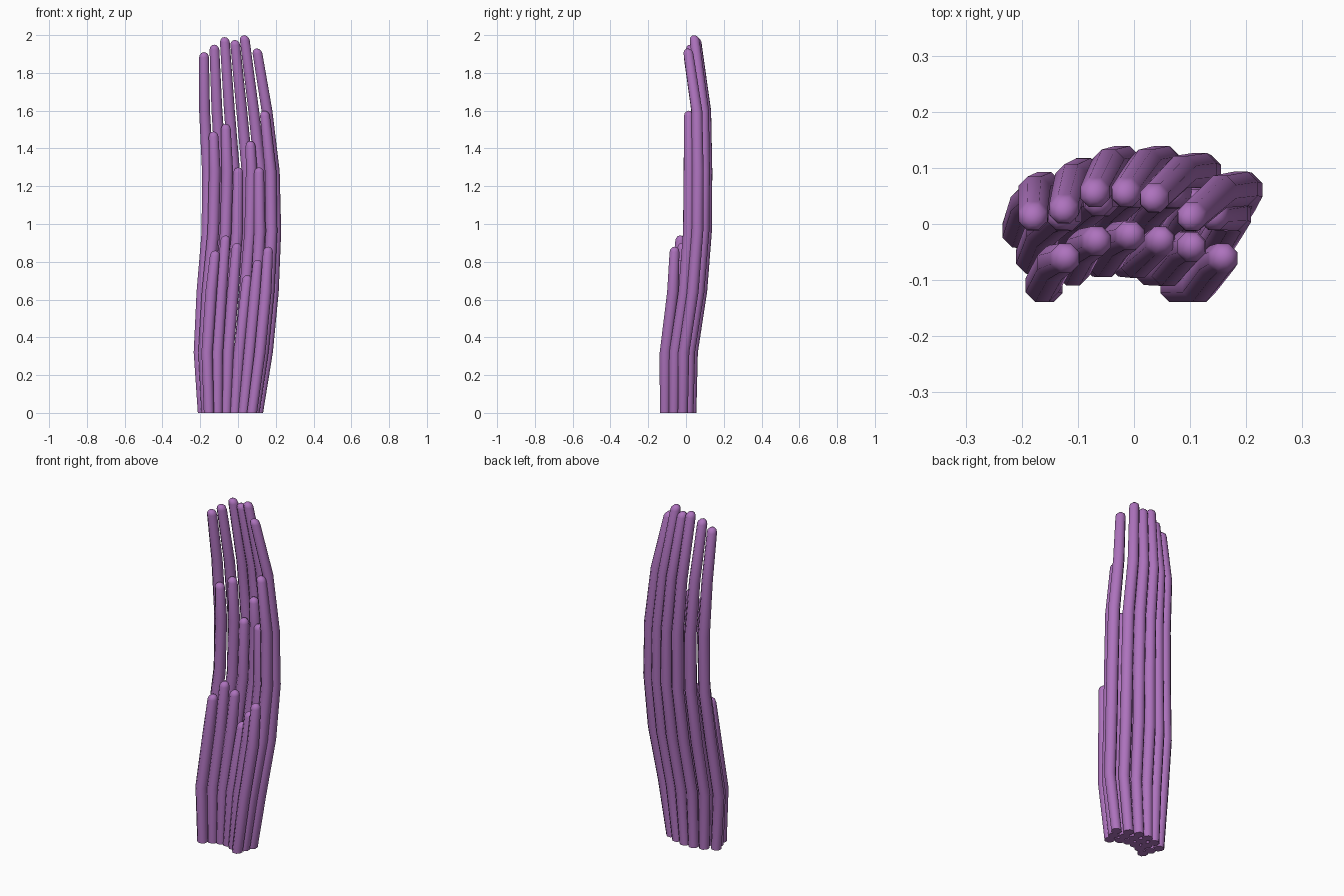
import bpy, bmesh, math
from mathutils import Vector

if "Cube" in bpy.data.objects:
    bpy.data.objects.remove(bpy.data.objects["Cube"], do_unlink=True)

purple = bpy.data.materials.new("soft purple")
purple.use_nodes = True
purple.diffuse_color = (0.42, 0.17, 0.51, 1)
purple.node_tree.nodes["Principled BSDF"].inputs["Base Color"].default_value = purple.diffuse_color

SIDES = 8
STEP = 0.32
# Bundle shape at each step of height: centre x, half width, back y, strand radius
BUNDLE = [(-0.04, 0.146, 0.03, 0.029), (-0.025, 0.18, 0.035, 0.032),
          (-0.002, 0.187, 0.083, 0.033), (0.018, 0.18, 0.108, 0.033),
          (0.015, 0.175, 0.11, 0.033), (-0.012, 0.165, 0.105, 0.031),
          (-0.04, 0.14, 0.058, 0.028), (-0.047, 0.133, 0.045, 0.028)]
# Rows from back to front: name, width factor, y offset, strand tips
ROWS = [
    ("long_strand", 1.0, 0.0,
     [(-0.18, 0.01, 1.91), (-0.125, 0.025, 1.95), (-0.07, 0.055, 1.99),
      (-0.015, 0.055, 1.975), (0.035, 0.045, 2.0), (0.1, 0.01, 1.93)]),
    ("middle_strand", 0.87, 0.047,
     [(-0.13, 0.015, 1.49), (-0.065, 0.04, 1.53), (0.0, 0.055, 1.3),
      (0.065, 0.055, 1.44), (0.11, 0.035, 1.3), (0.14, 0.015, 1.6)]),
    ("short_strand", 0.78, 0.095,
     [(-0.12, -0.06, 0.86), (-0.065, -0.03, 0.94), (-0.005, -0.02, 0.9),
      (0.05, -0.03, 0.73), (0.105, -0.04, 0.81), (0.16, -0.06, 0.88)]),
]


def bundle_at(z):
    """Bundle shape interpolated at a height."""
    k = min(int(z / STEP), len(BUNDLE) - 2)
    t = z / STEP - k
    return [a + (b - a) * t for a, b in zip(BUNDLE[k], BUNDLE[k + 1])]


def strand(name, u, width, offset, tip):
    """Tapered tube that follows the bundle and ends in a dome at its tip."""
    tip = Vector(tip)

    def base(z):
        cx, w, y, _ = bundle_at(z)
        return Vector((cx + u * w * width, y - 0.047 * u * u - offset, z))

    drift = tip - base(tip.z)
    end_r = 0.028
    neck = tip.z - end_r
    heights = [k * STEP for k in range(7) if k * STEP < neck - 0.08] + [neck]
    rings = [(base(z) + drift * (z / tip.z) ** 2, bundle_at(z)[3]) for z in heights]
    rings[-1] = (rings[-1][0], end_r)
    lean = (rings[-1][0] - rings[-2][0]).normalized()
    for a in (30, 60):
        a = math.radians(a)
        rings.append((rings[len(heights) - 1][0] + lean * end_r * math.sin(a), end_r * math.cos(a)))

    bm = bmesh.new()
    loops = []
    for centre, r in rings:
        loops.append([bm.verts.new(centre + Vector((r * math.cos(t), r * math.sin(t), 0)))
                      for t in (math.tau * (i + 0.5) / SIDES for i in range(SIDES))])
    for low, high in zip(loops, loops[1:]):
        for i in range(SIDES):
            j = (i + 1) % SIDES
            bm.faces.new((low[i], low[j], high[j], high[i]))
    bm.faces.new(loops[0][::-1])
    top = bm.verts.new(rings[len(heights) - 1][0] + lean * end_r)
    for i in range(SIDES):
        bm.faces.new((loops[-1][i], loops[-1][(i + 1) % SIDES], top))

    mesh = bpy.data.meshes.new(name)
    bm.to_mesh(mesh)
    bm.free()
    mesh.materials.append(purple)
    obj = bpy.data.objects.new(name, mesh)
    bpy.context.collection.objects.link(obj)
    return obj


# Three curved rows of strands
strands = []
for row_name, width, offset, tips in ROWS:
    for i, tip in enumerate(tips):
        strands.append(strand(f"{row_name}_{i + 1}", (i - 2.5) / 2.5, width, offset, tip))

# Smooth sides with a sharp rim at the flat lower ends
bpy.ops.object.select_all(action='DESELECT')
for obj in strands:
    obj.select_set(True)
bpy.context.view_layer.objects.active = strands[0]
bpy.ops.object.shade_smooth_by_angle(angle=math.radians(60))
